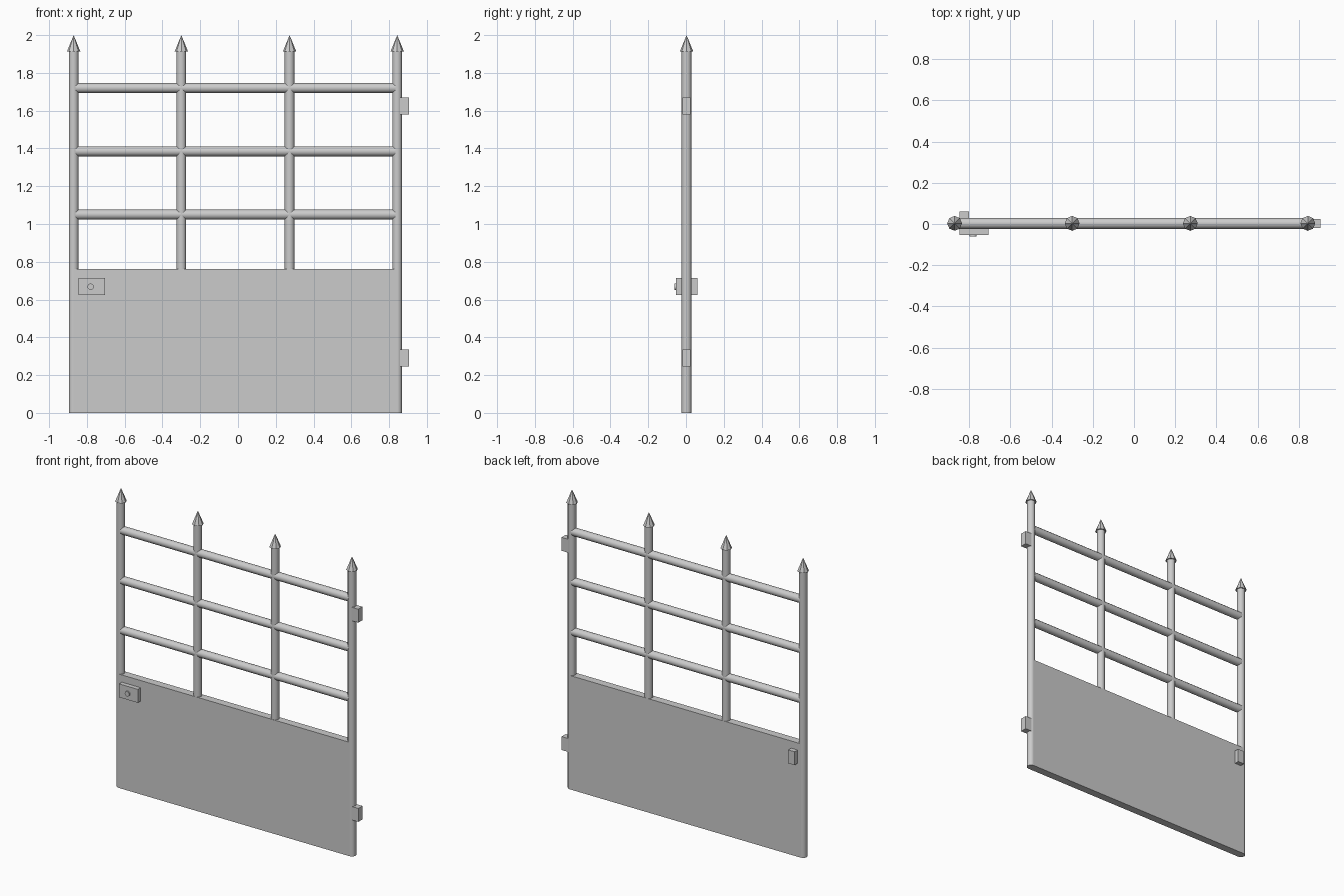
import bpy
from math import pi, radians

if "Cube" in bpy.data.objects:
    bpy.data.objects.remove(bpy.data.objects["Cube"])

YC = 0.003            # centre plane of the gate
R = 0.026             # bar radius
POSTS = [-0.87, -0.30, 0.273, 0.843]
RAILS = [1.05, 1.385, 1.72]
PANEL_TOP = 0.763


def smooth():
    bpy.ops.object.shade_smooth_by_angle(angle=radians(40))


def box(name, x, y, z):
    """Box from (min, max) ranges on each axis."""
    bpy.ops.mesh.primitive_cube_add(size=1, location=[(a + b) / 2 for a, b in (x, y, z)])
    ob = bpy.context.object
    ob.name = name
    ob.scale = [b - a for a, b in (x, y, z)]
    bpy.ops.object.transform_apply(location=False, rotation=False, scale=True)
    return ob


def rod(name, loc, length, radius=R, rot=(0, 0, 0), sides=12):
    bpy.ops.mesh.primitive_cylinder_add(vertices=sides, radius=radius, depth=length,
                                        location=loc, rotation=rot)
    bpy.context.object.name = name
    smooth()


# upright posts with pointed finials; the outer two reach the ground
for i, x in enumerate(POSTS):
    base = 0.0 if i in (0, len(POSTS) - 1) else PANEL_TOP - 0.03
    top = 1.92
    rod("post", (x, YC, (base + top) / 2), top - base)
    bpy.ops.mesh.primitive_cone_add(vertices=8, radius1=0.036, radius2=0, depth=0.088,
                                    location=(x, YC, 1.956))
    bpy.context.object.name = "post_finial"

# horizontal rails
x0, x1 = POSTS[0] + 0.01, POSTS[-1] - 0.01
for z in RAILS:
    rod("rail", ((x0 + x1) / 2, YC, z), x1 - x0, radius=0.0265, rot=(0, pi / 2, 0))

# solid lower panel
box("lower_panel", (POSTS[0], POSTS[-1]), (YC - R, YC + R), (0, PANEL_TOP))

# hinges on the right post
for z in (0.29, 1.625):
    box("hinge", (0.855, 0.905), (YC - 0.022, YC + 0.022), (z - 0.045, z + 0.045))

# lock plate and knob in front, catch block behind
box("lock_plate", (-0.845, -0.705), (-0.053, 0), (0.625, 0.715))
rod("lock_knob", (-0.78, -0.045, 0.668), 0.032, radius=0.017, rot=(pi / 2, 0, 0))
box("back_catch", (-0.847, -0.80), (0, 0.06), (0.625, 0.715))
